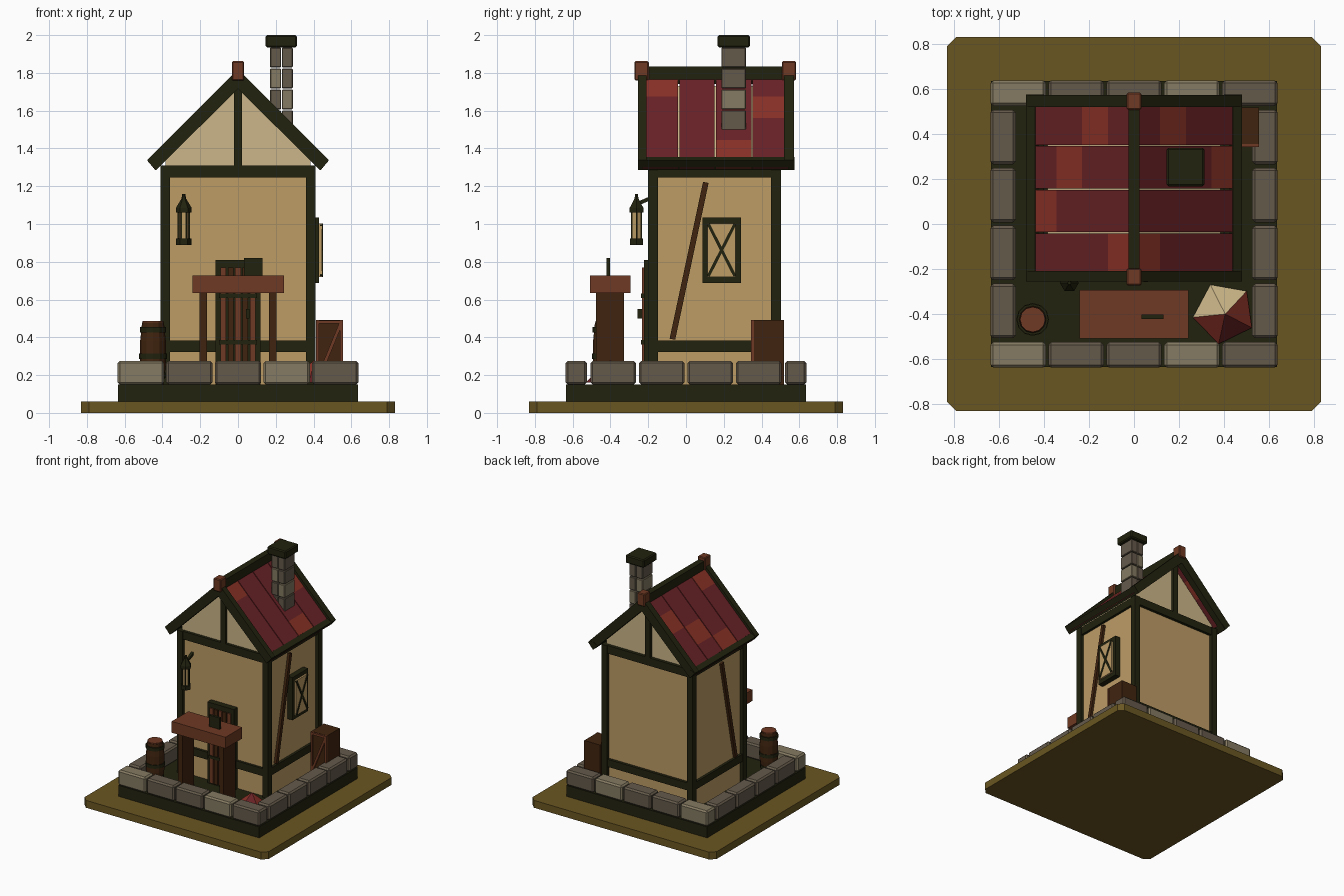
import bpy, bmesh, math
from mathutils import Vector, Matrix

if "Cube" in bpy.data.objects:
    bpy.data.objects.remove(bpy.data.objects["Cube"])


def material(name, hexa):
    rgb = [int(hexa[i:i + 2], 16) / 255 for i in (0, 2, 4)]
    lin = [c / 12.92 if c < 0.04045 else ((c + 0.055) / 1.055) ** 2.4 for c in rgb]
    m = bpy.data.materials.new(name)
    m.diffuse_color = (*lin, 1)
    m.use_nodes = True
    m.node_tree.nodes["Principled BSDF"].inputs["Base Color"].default_value = m.diffuse_color
    return m


GROUND = material("olive ground", "6a5622")
DARK = material("dark timber", "22220f")
STONE = material("grey stone", "655a4b")
PALE = material("pale stone", "857a62")
TAN = material("tan plaster", "bd9c66")
CREAM = material("cream plaster", "cbb688")
RED = material("dark red", "692226")
BRIGHT = material("bright red", "8a3127")
WOOD = material("warm wood", "6f3a23")
BROWN = material("deep brown", "40240f")


def finish(name, bm, mats):
    bmesh.ops.recalc_face_normals(bm, faces=bm.faces)
    me = bpy.data.meshes.new(name)
    bm.to_mesh(me)
    bm.free()
    for m in mats:
        me.materials.append(m)
    ob = bpy.data.objects.new(name, me)
    bpy.context.collection.objects.link(ob)
    return ob


def box(name, x0, x1, y0, y1, z0, z1, mat, bevel=0):
    bm = bmesh.new()
    mx = (Matrix.Translation(((x0 + x1) / 2, (y0 + y1) / 2, (z0 + z1) / 2))
          @ Matrix.Diagonal((abs(x1 - x0), abs(y1 - y0), abs(z1 - z0), 1)))
    bmesh.ops.create_cube(bm, size=1, matrix=mx)
    if bevel:
        bmesh.ops.bevel(bm, geom=bm.edges[:], offset=bevel, segments=1, affect='EDGES')
    return finish(name, bm, [mat])


def prism(name, profile, y0, y1, mat):
    """Extrude an x-z outline along y."""
    bm = bmesh.new()
    f = bm.faces.new([bm.verts.new((x, y0, z)) for x, z in profile])
    r = bmesh.ops.extrude_face_region(bm, geom=[f])
    bmesh.ops.translate(bm, vec=(0, y1 - y0, 0),
                        verts=[v for v in r['geom'] if isinstance(v, bmesh.types.BMVert)])
    return finish(name, bm, [mat])


def bar(name, a, b, width, depth, normal, mat):
    """Straight timber from a to b, its depth measured along normal."""
    a, b, n = Vector(a), Vector(b), Vector(normal)
    d = (b - a).normalized()
    rot = Matrix((n.cross(d), n, d)).transposed().to_4x4()
    bm = bmesh.new()
    bmesh.ops.create_cube(bm, size=1, matrix=Matrix.Translation((a + b) / 2) @ rot
                          @ Matrix.Diagonal((width, depth, (b - a).length, 1)))
    return finish(name, bm, [mat])


def lathe(name, cx, cy, rings, sides, mat, turn=0):
    """Solid of stacked (radius, z) rings."""
    bm = bmesh.new()
    loops = [[bm.verts.new((cx + r * math.cos(turn + 2 * math.pi * i / sides),
                            cy + r * math.sin(turn + 2 * math.pi * i / sides), z))
              for i in range(sides)] for r, z in rings]
    for lo, hi in zip(loops, loops[1:]):
        for i in range(sides):
            j = (i + 1) % sides
            bm.faces.new((lo[i], lo[j], hi[j], hi[i]))
    bm.faces.new(loops[0])
    bm.faces.new(loops[-1])
    return finish(name, bm, [mat])


# Ground slab with clipped corners
bm = bmesh.new()
bmesh.ops.create_cube(bm, size=1, matrix=Matrix.Translation((0, 0, .03)) @ Matrix.Diagonal((1.66, 1.66, .06, 1)))
bmesh.ops.bevel(bm, geom=[e for e in bm.edges if abs(e.verts[0].co.z - e.verts[1].co.z) > .01],
                offset=.04, segments=1, affect='EDGES')
finish("ground_slab", bm, [GROUND])

# Foundation and ring of stones
box("foundation", -.635, .635, -.635, .635, .06, .15, DARK)
for s in (-1, 1):
    for i in range(5):
        c = (i - 2) * .257
        box("row_stone", c - .123, c + .123, s * .525, s * .638, .15, .275, PALE if i in (0, 3) else STONE, .012)
    for i in range(4):
        c = (i - 1.5) * .257
        box("side_stone", s * .525, s * .638, c - .121, c + .121, .15, .275, STONE, .012)

# Walls and timber frame
box("walls", -.385, .385, -.175, .475, .15, 1.29, TAN)
for s in (-1, 1):
    for y in (-.2, .45):
        box("corner_post", s * .36, s * .41, y, y + .053, .15, 1.31, DARK)
    for z0, z1 in ((.322, .383), (1.245, 1.31)):
        box("side_beam", s * .37, s * .405, -.19, .49, z0, z1, DARK)
    bar("wall_brace", (s * .39, -.072, .39), (s * .39, .105, 1.22), .03, .03, (1, 0, 0), BROWN)
for y0, y1 in ((-.195, -.15), (.455, .498)):
    for z0, z1 in ((.322, .383), (1.245, 1.31)):
        box("end_beam", -.40, .40, y0, y1, z0, z1, DARK)
    box("king_post", -.022, .022, y0, y1, 1.3, 1.73, DARK)

# Gable
prism("gable", [(-.385, 1.28), (.385, 1.28), (.385, 1.345), (0, 1.73), (-.385, 1.345)], -.172, .472, CREAM)

# Roof: four strips per slope, each with four courses and one brighter patch
patch = {(1, 0): 0, (1, 2): 3, (1, 3): 1, (-1, 0): 0, (-1, 1): 3, (-1, 2): 2, (-1, 3): 1}
xs = (0, .115, .23, .345, .45)
for s in (-1, 1):
    for i in range(4):
        y0 = -.232 + i * .1935
        for j in range(4):
            a, b = xs[j], xs[j + 1]
            prism("roof_strip", [(s * a, 1.79 - a), (s * b, 1.79 - b), (s * b, 1.745 - b), (s * a, 1.745 - a)],
                  y0 + .003, y0 + .1905, BRIGHT if patch.get((s, i)) == j else RED)
    for y0, y1 in ((-.255, -.208), (.52, .572)):
        prism("barge_board", [(0, 1.82), (s * .48, 1.338), (s * .435, 1.285), (0, 1.715)], y0, y1, DARK)
    prism("eave_beam", [(s * .44, 1.355), (s * .48, 1.335), (s * .437, 1.285), (s * .40, 1.325)], -.255, .575, DARK)
box("ridge_beam", -.025, .025, -.22, .54, 1.74, 1.835, DARK)
for y in (-.235, .545):
    box("ridge_finial", -.033, .033, y - .038, y + .038, 1.76, 1.862, WOOD, .006)

# Chimney of stacked blocks
for i in range(5):
    z = 1.385 + i * .111
    if i == 0:
        z += .1
    for k in (0, 1):
        x = .17 + k * .062
        box("chimney_block", x, x + .058, .187, .317, z, 1.49 + i * .111, PALE if (i + k) % 3 == 0 else STONE, .004)
box("chimney_cap", .145, .312, .167, .338, 1.935, 2.0, DARK, .008)

# Side window with crossed bars
box("window_frame", .38, .43, .087, .29, .688, 1.035, DARK)
box("window_pane", .42, .444, .115, .262, .72, 1.003, TAN)
for a, b in ((.118, .259), (.259, .118)):
    bar("window_cross", (.442, a, .724), (.442, b, 1.0), .016, .014, (1, 0, 0), DARK)

# Door
box("door_frame", -.12, .12, -.222, -.17, .15, .81, DARK)
for i in range(5):
    x = (i - 2) * .039
    box("door_plank", x - .015, x + .015, -.232, -.2, .16, .77, WOOD if i % 2 == 0 else BROWN)
for z in (.375, .62):
    box("door_band", -.1, .1, -.238, -.21, z - .012, z + .012, DARK)
box("door_handle", .042, .062, -.258, -.21, .5, .55, DARK)

# Lantern
LX, LY = -.287, -.262
lathe("lantern_base", LX, LY, [(.04, .89), (.04, .923)], 6, DARK)
lathe("lantern_glass", LX, LY, [(.026, .92), (.026, 1.065)], 6, TAN)
lathe("lantern_cap", LX, LY, [(.042, 1.06), (.042, 1.085), (.012, 1.135), (.008, 1.16)], 6, DARK)
for i in range(6):
    t = i * math.pi / 3
    x, y = LX + .028 * math.cos(t), LY + .028 * math.sin(t)
    box("lantern_bar", x - .004, x + .004, y - .004, y + .004, .92, 1.065, DARK)
bar("lantern_arm", (LX, -.17, 1.145), (LX, -.26, 1.105), .02, .02, (1, 0, 0), DARK)

# Table with board legs and a small sign
box("table_top", -.242, .243, -.508, -.293, .635, .727, WOOD)
for s in (-1, 1):
    box("table_leg", s * .165, s * .205, -.477, -.328, .15, .64, BROWN)
box("table_sign", .033, .13, -.422, -.402, .727, .82, DARK)

# Barrel with hoops
BX, BY = -.45, -.424
lathe("barrel", BX, BY, [(.056, .15), (.068, .25), (.068, .38), (.058, .478)], 12, BROWN)
lathe("barrel_lid", BX, BY, [(.056, .47), (.056, .486)], 12, WOOD)
for z, r in ((.2, .067), (.3, .073), (.44, .07)):
    lathe("barrel_hoop", BX, BY, [(r, z - .014), (r, z + .014)], 12, DARK)

# Crate with trimmed front
box("crate", .412, .555, .355, .518, .15, .492, BROWN)
for x in (.412, .54):
    box("crate_trim", x, x + .016, .343, .36, .15, .492, WOOD)
for z in (.16, .472):
    box("crate_rail", .412, .556, .343, .36, z, z + .018, WOOD)
bar("crate_diagonal", (.42, .35, .17), (.545, .35, .475), .018, .014, (0, 1, 0), WOOD)

# Low striped parasol canopy on the floor
bm = bmesh.new()
tip = bm.verts.new((.405, -.4, .28))
rim = [bm.verts.new((.4 + .14 * math.cos(math.radians(116 + 72 * i)),
                     -.395 + .14 * math.sin(math.radians(116 + 72 * i)), .16)) for i in range(5)]
for i in range(5):
    f = bm.faces.new((rim[i], rim[(i + 1) % 5], tip))
    f.material_index = {0: 1, 4: 1, 2: 0}.get(i, 2)
bm.faces.new(rim)
finish("parasol_canopy", bm, [RED, CREAM, BRIGHT])
